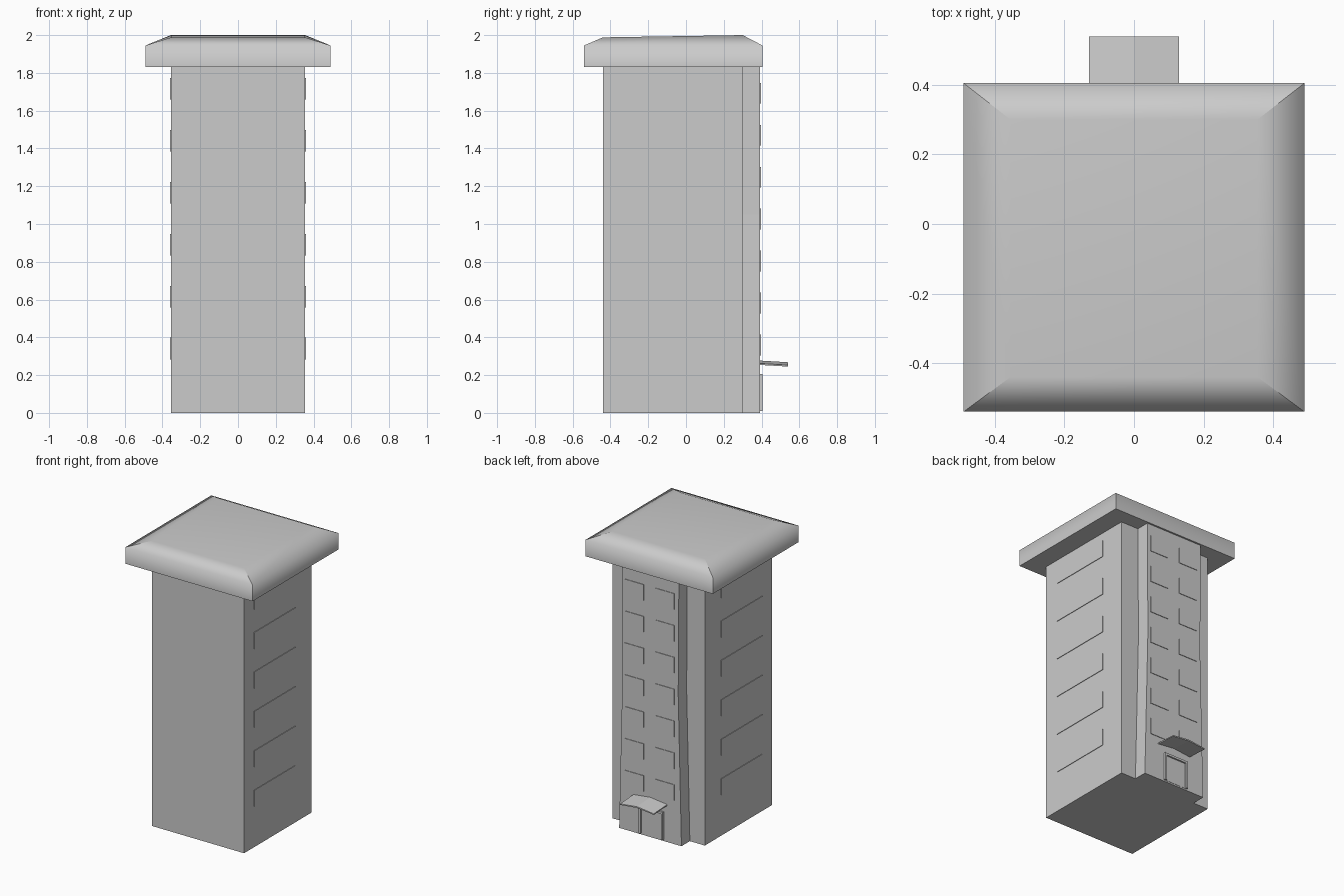
import bpy, bmesh

if "Cube" in bpy.data.objects:
    bpy.data.objects.remove(bpy.data.objects["Cube"])


def make_object(name, bm):
    bmesh.ops.recalc_face_normals(bm, faces=bm.faces)
    mesh = bpy.data.meshes.new(name)
    bm.to_mesh(mesh)
    bm.free()
    obj = bpy.data.objects.new(name, mesh)
    bpy.context.collection.objects.link(obj)
    return obj


def add_loft(bm, rings):
    """Skin a stack of equal-length rings and cap both ends."""
    loops = [[bm.verts.new(p) for p in ring] for ring in rings]
    n = len(loops[0])
    for a, b in zip(loops, loops[1:]):
        for i in range(n):
            j = (i + 1) % n
            bm.faces.new((a[i], a[j], b[j], b[i]))
    bm.faces.new(loops[0])
    bm.faces.new(loops[-1])


def rect(x0, x1, y0, y1, z0, z1=None):
    """Rectangle ring; z0 is the front height, z1 the back height."""
    z1 = z0 if z1 is None else z1
    return [(x0, y0, z0), (x1, y0, z0), (x1, y1, z1), (x0, y1, z1)]


def boxes(name, specs):
    bm = bmesh.new()
    for x0, x1, y0, y1, z0, z1 in specs:
        add_loft(bm, [rect(x0, x1, y0, y1, z0), rect(x0, x1, y0, y1, z1)])
    return make_object(name, bm)


W, FRONT, BACK, BAY, TOP = 0.355, -0.44, 0.30, 0.393, 1.83

# main tower block
boxes("tower_body", [(-W, W, FRONT, BACK, 0, TOP)])

# rear bay, slightly wider at its foot
bm = bmesh.new()
add_loft(bm, [rect(-w, w, BACK - 0.01, BAY, z)
              for w, z in ((0.24, 0), (0.215, 1.05), (0.22, TOP))])
make_object("rear_bay", bm)

# overhanging roof with sloped rim and a slightly tilted top
bm = bmesh.new()
add_loft(bm, [rect(-0.49, 0.49, -0.54, 0.405, TOP),
              rect(-0.49, 0.49, -0.54, 0.405, 1.945),
              rect(-W, W, FRONT, BACK, 1.988, 2.0)])
roof = make_object("roof", bm)
for f in roof.data.polygons:
    f.use_smooth = True
for e in roof.data.edges:
    a, b = (roof.data.vertices[i].co for i in e.vertices)
    vertical_or_hip = abs(a.z - b.z) > 0.03
    e.use_edge_sharp = vertical_or_hip or max(a.z, b.z) < TOP + 0.01
weighted = roof.modifiers.new("weighted_normals", 'WEIGHTED_NORMAL')
weighted.keep_sharp = True

# long side windows, one per floor on both sides
specs = []
for i in range(6):
    z = 0.283 + i * 0.275
    for s in (-1, 1):
        x0, x1 = sorted((s * (W - 0.01), s * (W + 0.004)))
        specs.append((x0, x1, -0.33, 0.12, z, z + 0.115))
boxes("side_windows", specs)

# two columns of windows on the bay
specs = [(x, x + 0.145, BAY - 0.01, BAY + 0.004, 0.305 + i * 0.222, 0.415 + i * 0.222)
         for i in range(7) for x in (-0.187, 0.05)]
boxes("bay_windows", specs)

# door frame and leaf
boxes("door_frame", [(-0.105, -0.09, BAY - 0.01, 0.406, 0.01, 0.205),
                     (0.068, 0.083, BAY - 0.01, 0.406, 0.01, 0.205),
                     (-0.09, 0.068, BAY - 0.01, 0.406, 0.19, 0.205)])
boxes("door_leaf", [(-0.09, 0.068, BAY - 0.01, BAY + 0.002, 0.01, 0.19)])

# peaked entrance canopy
bm = bmesh.new()
section = [(-0.13, 0.254), (0, 0.268), (0.13, 0.254),
           (0.13, 0.262), (0, 0.277), (-0.13, 0.262)]
add_loft(bm, [[(x, BAY - 0.005, z) for x, z in section],
              [(x, 0.54, z - 0.009) for x, z in section]])
make_object("entrance_canopy", bm)
